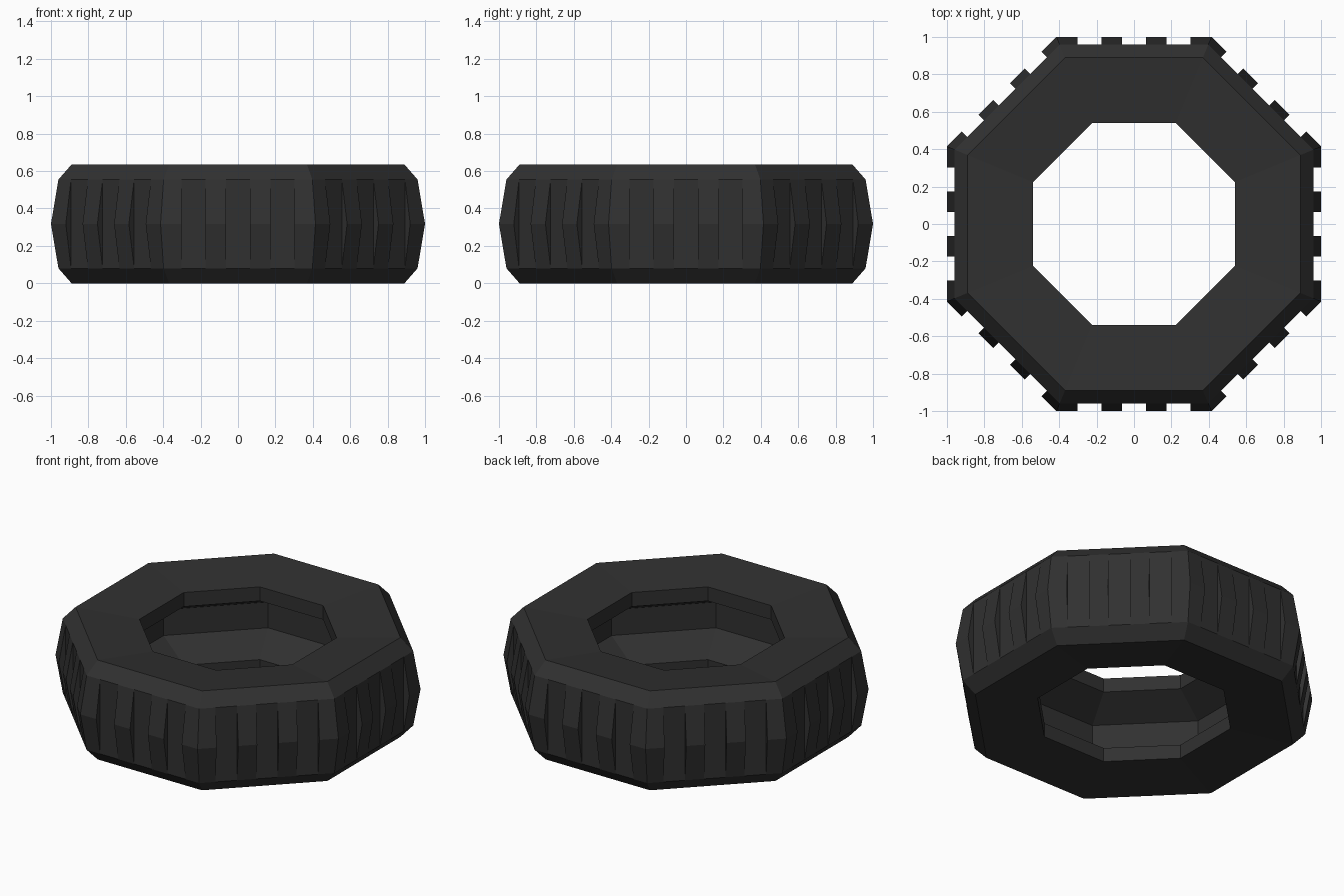
import bpy, bmesh, math

if "Cube" in bpy.data.objects:
    bpy.data.objects.remove(bpy.data.objects["Cube"])

SIDES = 8
HALF = math.pi / SIDES
T = math.tan(HALF)

rubber = bpy.data.materials.new("black rubber")
rubber.diffuse_color = (0.03, 0.03, 0.03, 1)
rubber.use_nodes = True
rubber.node_tree.nodes["Principled BSDF"].inputs["Base Color"].default_value = rubber.diffuse_color


def finish(name, bm):
    bmesh.ops.recalc_face_normals(bm, faces=bm.faces)
    me = bpy.data.meshes.new(name)
    bm.to_mesh(me)
    bm.free()
    me.materials.append(rubber)
    ob = bpy.data.objects.new(name, me)
    bpy.context.collection.objects.link(ob)
    return ob


# Tyre body: half cross-section (apothem, z), mirrored about mid height
H = 0.635
lower = [(0.74, 0.235), (0.54, 0.13), (0.54, 0.04), (0.89, 0.0), (0.96, 0.08)]
profile = lower + [(a, H - z) for a, z in reversed(lower)]
bm = bmesh.new()
rings = []
for i in range(SIDES):
    ang = HALF + i * 2 * HALF
    rings.append([bm.verts.new((a / math.cos(HALF) * math.cos(ang),
                                a / math.cos(HALF) * math.sin(ang), z))
                  for a, z in profile])
n = len(profile)
for i in range(SIDES):
    r0, r1 = rings[i], rings[(i + 1) % SIDES]
    for j in range(n):
        k = (j + 1) % n
        bm.faces.new((r0[j], r1[j], r1[k], r0[k]))
finish("tyre_body", bm)

# Tread lugs: four ridged blocks on each flat, mitred at the corners
ridge = [(0.95, 0.08), (0.96, 0.08), (1.0, H / 2), (0.96, H - 0.08), (0.95, H - 0.08)]
lugs = [(-0.42, -0.302), (-0.175, -0.063), (0.063, 0.175), (0.302, 0.42)]
bm = bmesh.new()
for s in range(SIDES):
    c, d = math.cos(s * 2 * HALF), math.sin(s * 2 * HALF)
    for lo, hi in lugs:
        ends = []
        for t in (lo, hi):
            ring = []
            for a, z in ridge:
                u = max(-a * T, min(a * T, t))
                ring.append(bm.verts.new((a * c - u * d, a * d + u * c, z)))
            ends.append(ring)
        m = len(ridge)
        for j in range(m):
            k = (j + 1) % m
            bm.faces.new((ends[0][j], ends[1][j], ends[1][k], ends[0][k]))
        bm.faces.new(ends[0])
        bm.faces.new(ends[1])
finish("tread_lugs", bm)
